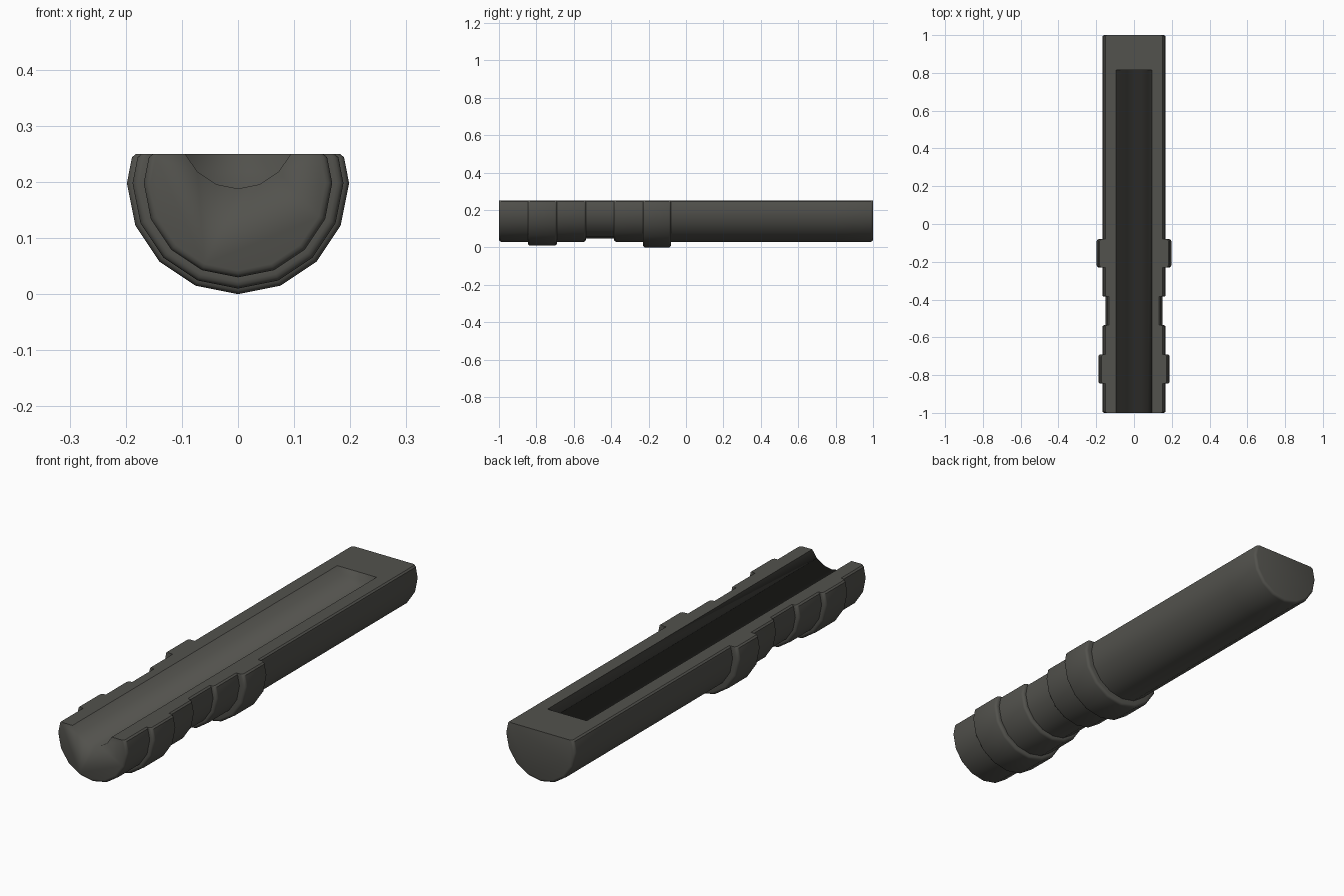
import bpy, bmesh, math

if "Cube" in bpy.data.objects:
    bpy.data.objects.remove(bpy.data.objects["Cube"])

CZ, TOP = 0.198, 0.25       # axis height of the body, height of the flat top
BEV, RIM = 0.012, 0.006     # rounding of steps, chamfer along the flat top
GROOVE_END = 0.815

# Stepped lengthwise profile: y start, y end, radius
segments = [(-1.0, -0.845, 0.168), (-0.845, -0.69, 0.188), (-0.69, -0.535, 0.168),
            (-0.535, -0.385, 0.150), (-0.385, -0.23, 0.168), (-0.23, -0.08, 0.198),
            (-0.08, 1.0, 0.168)]

profile = []
arc = [math.radians(a) for a in (0, 30, 60, 90)]
for i, (y0, y1, r) in enumerate(segments):
    prev_r = segments[i - 1][2] if i else 0
    next_r = segments[i + 1][2] if i < len(segments) - 1 else 0
    if r > prev_r:          # rounded front shoulder
        profile += [(y0 + BEV * (1 - math.cos(a)), r - BEV * (1 - math.sin(a))) for a in arc]
    else:
        profile.append((y0, r))
    if i == len(segments) - 1:
        profile.append((GROOVE_END, r))
    if r > next_r:          # rounded back shoulder
        profile += [(y1 - BEV * (1 - math.cos(a)), r - BEV * (1 - math.sin(a)))
                    for a in reversed(arc)]
    else:
        profile.append((y1, r))


def section(r):
    """Outer outline of a 16-sided round, cut flat at the top."""
    low = [(r * math.cos(-k * math.pi / 8), CZ + r * math.sin(-k * math.pi / 8))
           for k in range(9)]
    s = r * math.sin(math.pi / 8)
    side = lambda z: r - (z - CZ) / s * r * (1 - math.cos(math.pi / 8))
    xa, xb = side(TOP - RIM), side(TOP) - RIM
    return [(xb, TOP), (xa, TOP - RIM)] + low + [(-xa, TOP - RIM), (-xb, TOP)]


bm = bmesh.new()
rings = [[bm.verts.new((x, y, z)) for x, z in section(r)] for y, r in profile]
k_end = [i for i, p in enumerate(profile) if p[0] == GROOVE_END][0]

# Outer skin
for a, b in zip(rings, rings[1:]):
    for j in range(len(a) - 1):
        bm.faces.new((a[j], a[j + 1], b[j + 1], b[j]))

# Round-bottomed groove, open at the front, closed by a wall near the back
def groove_row(y):
    pts = []
    for k in range(-3, 4):
        a = k * math.pi / 8
        z = TOP if abs(k) == 3 else 0.29 - 0.102 * math.cos(a)
        pts.append(bm.verts.new((0.102 * math.sin(a), y, z)))
    return pts

g0, g1 = groove_row(-1.0), groove_row(GROOVE_END)
groove_faces = [bm.faces.new((g0[j], g0[j + 1], g1[j + 1], g1[j])) for j in range(6)]
groove_faces.append(bm.faces.new(g1))

# Flat top: two strips beside the groove and the solid back
front_part = rings[:k_end + 1]
bm.faces.new([r[0] for r in front_part] + [g1[6], g0[6]])
bm.faces.new([r[-1] for r in front_part] + [g1[0], g0[0]])
back_part = rings[k_end:]
bm.faces.new([r[0] for r in back_part] + [r[-1] for r in reversed(back_part)]
             + [g1[0], g1[6]])

# End caps
front_cap = bm.faces.new(rings[0] + g0)
bm.faces.new(rings[-1])
bmesh.ops.recalc_face_normals(bm, faces=bm.faces[:])

# Smooth shading with sharp edges; groove blends into its wall and the front cap
blend = set(groove_faces + [front_cap])
for f in bm.faces:
    f.smooth = True
for e in bm.edges:
    soft = e.calc_face_angle(0) < math.radians(35)
    e.smooth = soft or all(f in blend for f in e.link_faces)

mesh = bpy.data.meshes.new("grooved_handle")
bm.to_mesh(mesh)
bm.free()
mat = bpy.data.materials.new("dark_grey")
mat.diffuse_color = (0.085, 0.084, 0.074, 1)
mat.use_nodes = True
mat.node_tree.nodes["Principled BSDF"].inputs["Base Color"].default_value = mat.diffuse_color
mesh.materials.append(mat)
bpy.context.collection.objects.link(bpy.data.objects.new("grooved_handle", mesh))
